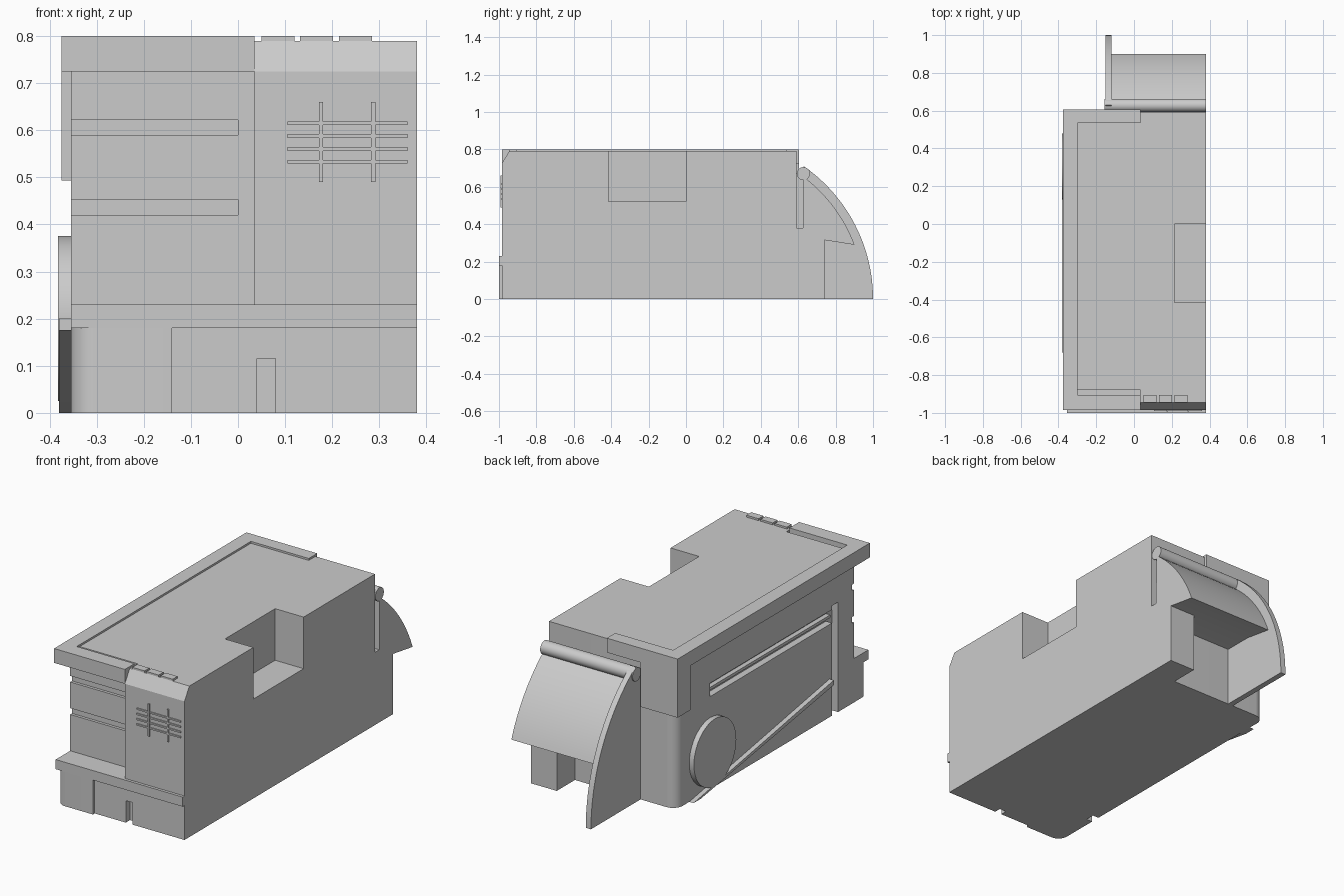
import bpy, bmesh, math
from mathutils import Matrix

cube = bpy.data.objects.get("Cube")
if cube:
    bpy.data.objects.remove(cube, do_unlink=True)

GREY = (0.6, 0.6, 0.6, 1)
mat = bpy.data.materials.new("plain grey")
mat.use_nodes = True
mat.diffuse_color = GREY
mat.node_tree.nodes["Principled BSDF"].inputs["Base Color"].default_value = GREY


def finish(name, bm):
    bmesh.ops.recalc_face_normals(bm, faces=bm.faces)
    me = bpy.data.meshes.new(name)
    bm.to_mesh(me)
    bm.free()
    me.materials.append(mat)
    ob = bpy.data.objects.new(name, me)
    bpy.context.collection.objects.link(ob)
    return ob


def box(name, x, y, z, round_corner=None, radius=0.055):
    """Box from (min, max) spans; round_corner = (x, y) of an upright edge to round."""
    bm = bmesh.new()
    bmesh.ops.create_cube(bm, size=1)
    for v in bm.verts:
        v.co = [s[0] if c < 0 else s[1] for c, s in zip(v.co, (x, y, z))]
    if round_corner:
        cx, cy = round_corner
        edges = [e for e in bm.edges
                 if all(abs(v.co.x - cx) + abs(v.co.y - cy) < 1e-4 for v in e.verts)]
        bmesh.ops.bevel(bm, geom=edges, offset=radius, segments=8, profile=0.5, affect='EDGES')
    return finish(name, bm)


def prism(name, x, profile):
    """Extrude a (y, z) outline along x."""
    bm = bmesh.new()
    face = bm.faces.new([bm.verts.new((x[0], y, z)) for y, z in profile])
    ext = bmesh.ops.extrude_face_region(bm, geom=[face])["geom"]
    bmesh.ops.translate(bm, vec=(x[1] - x[0], 0, 0),
                        verts=[g for g in ext if isinstance(g, bmesh.types.BMVert)])
    return finish(name, bm)


def cylinder(name, x, y, z, r):
    bm = bmesh.new()
    bmesh.ops.create_cone(bm, cap_ends=True, segments=40, radius1=r, radius2=r, depth=x[1] - x[0])
    bm.transform(Matrix.Translation(((x[0] + x[1]) / 2, y, z)) @ Matrix.Rotation(math.pi / 2, 4, 'Y'))
    return finish(name, bm)


def cut(target, *spans):
    cutter = box("cutter", *spans)
    cutter.hide_render = True
    mod = target.modifiers.new("cut", 'BOOLEAN')
    mod.operation, mod.solver, mod.object = 'DIFFERENCE', 'EXACT', cutter
    bpy.context.view_layer.objects.active = target
    bpy.ops.object.modifier_apply(modifier=mod.name)
    bpy.data.objects.remove(cutter, do_unlink=True)


def arc(r, a0, a1, n=24):
    """Points of an arc around the shared hinge cover centre."""
    angles = [math.radians(a0 + (a1 - a0) * i / n) for i in range(n + 1)]
    return [(0.134 + r * math.cos(a), r * math.sin(a)) for a in angles]


L, R = -0.355, 0.38       # side walls
FRONT, REAR = -0.88, 0.59

# Main body with its recesses
body = box("body", (L, R), (FRONT, REAR), (0, 0.79), (L, REAR))
cut(body, (0.215, 0.5), (-0.415, 0), (0.52, 1))                # side pocket
for z in ((0.42, 0.453), (0.59, 0.622)):
    cut(body, (-0.5, 0), (-1, FRONT + 0.015), z)               # front grooves
cut(body, (-0.5, L + 0.035), (-0.70, 0.31), (0.485, 0.555))    # side slot
cut(body, (-0.5, L + 0.035), (-0.75, -0.70), (-0.1, 0.575))    # upright groove

# Side details
box("slot_rail", (L + 0.01, L + 0.036), (-0.70, 0.31), (0.51, 0.525))
cylinder("side_disc", (-0.382, L), 0.305, 0.2, 0.175)
prism("diagonal_strip", (-0.38, L), [(0.48, 0), (0.42, 0), (-0.68, 0.175), (-0.68, 0.2)])

# Lid rim, wrapping three sides, and rear corner strap
box("lid_left", (-0.375, -0.30), (-0.985, 0.605), (0.725, 0.80))
box("lid_front", (-0.30, 0.035), (-0.985, -0.905), (0.725, 0.80))
box("lid_rear", (-0.30, 0.035), (0.535, 0.605), (0.725, 0.80))
box("corner_strap", (-0.375, -0.16), (0.50, 0.605), (0.493, 0.725))

# Front panel with sloped top, grille and tabs
prism("front_panel", (0.035, R),
      [(FRONT, 0.23), (-0.985, 0.23), (-0.985, 0.725), (-0.945, 0.79), (FRONT, 0.79)])
for i in range(4):
    z = 0.533 + 0.0273 * i
    box("grille_slat", (0.105, 0.36), (-0.991, -0.985), (z - 0.004, z + 0.004))
for x in (0.176, 0.287):
    box("grille_bar", (x - 0.0045, x + 0.0045), (-0.992, -0.985), (0.49, 0.66))
for i in range(3):
    x = 0.05 + 0.082 * i
    box("top_tab", (x, x + 0.07), (-0.945, -0.905), (0.79, 0.80))

# Front base and ledge
box("front_ledge", (L, R), (-1, FRONT), (0.18, 0.23))
box("base_left", (L, -0.14), (-1, FRONT), (0, 0.18), (L, -1))
base = box("base_right", (-0.14, R), (-0.985, FRONT), (0, 0.18))
cut(base, (0.04, 0.08), (-1.1, -0.95), (-0.1, 0.115))

# Rear hinge, curved cover, guide plate and foot
hinge = cylinder("hinge_rod", (-0.155, R), 0.628, 0.67, 0.035)
cover = prism("curved_cover", (-0.12, R),
              arc(0.82, 20.7, 53) + [(0.625, 0.38), (REAR, 0.38), (REAR, 0.315), (0.74, 0.315)])
plate = prism("guide_plate", (-0.15, -0.12), arc(0.866, 0, 55) + [(REAR, 0.67), (REAR, 0)])
box("rear_foot", (0.23, R), (REAR, 0.74), (0, 0.315))

# Smooth shading with sharp edges kept
bpy.ops.object.select_all(action='DESELECT')
for ob in bpy.context.scene.objects:
    if ob.type == 'MESH' and mat.name in ob.data.materials:
        ob.select_set(True)
        bpy.context.view_layer.objects.active = ob
bpy.ops.object.shade_smooth_by_angle(angle=math.radians(30))
